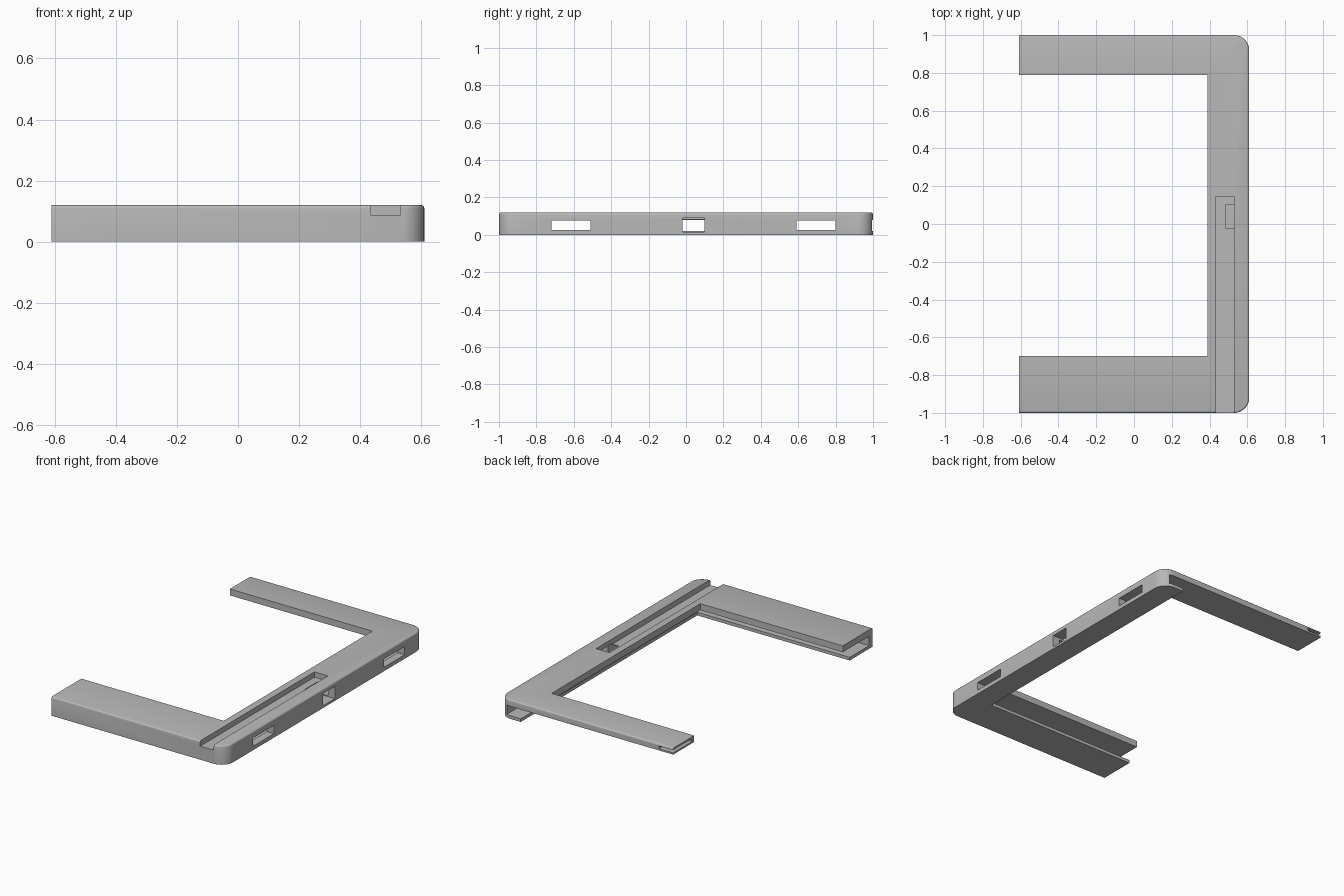
import bpy, bmesh, math
from mathutils import Vector

cube = bpy.data.objects.get("Cube")
if cube:
    bpy.data.objects.remove(cube, do_unlink=True)

# Material
grey = bpy.data.materials.new("plain grey")
grey.use_nodes = True
color = (0.48, 0.48, 0.48, 1)
grey.diffuse_color = color
grey.node_tree.nodes["Principled BSDF"].inputs["Base Color"].default_value = color

W, L, H = 0.61, 1.0, 0.12   # half width, half length, height
R = 0.08                    # corner radius


def corner(cy, start):
    """Quarter arc for an outer corner, anticlockwise."""
    return [(W - R + R * math.cos(start + i * math.pi / 16),
             cy + R * math.sin(start + i * math.pi / 16)) for i in range(9)]


def box_cutter(name, x, y, z):
    bm = bmesh.new()
    bmesh.ops.create_cube(bm, size=1)
    for v in bm.verts:
        v.co = Vector([a[0] if c < 0 else a[1] for c, a in zip(v.co, (x, y, z))])
    mesh = bpy.data.meshes.new(name)
    bm.to_mesh(mesh)
    bm.free()
    obj = bpy.data.objects.new(name, mesh)
    bpy.context.collection.objects.link(obj)
    obj.hide_render = True
    return obj


# C-shaped body: front arm, right bar and back arm in one outline
outline = ([(-W, -L)] + corner(-L + R, -math.pi / 2) + corner(L - R, 0)
           + [(-W, L), (-W, 0.79), (0.39, 0.79), (0.39, -0.70), (-W, -0.70)])
bm = bmesh.new()
base = bm.faces.new([bm.verts.new((x, y, 0)) for x, y in outline])
ext = bmesh.ops.extrude_face_region(bm, geom=[base])
for v in ext["geom"]:
    if isinstance(v, bmesh.types.BMVert):
        v.co.z = H
bmesh.ops.recalc_face_normals(bm, faces=bm.faces)


# Soften the outer top rim only
def on_rim(v):
    return v.co.z > H - 1e-4 and (v.co.x > 0.5 or abs(v.co.y) > L - 1e-4)


rim = [e for e in bm.edges if all(on_rim(v) for v in e.verts)]
bmesh.ops.bevel(bm, geom=rim, offset=0.01, segments=3, profile=0.5, affect='EDGES')
mesh = bpy.data.meshes.new("frame_shell")
bm.to_mesh(mesh)
bm.free()
frame = bpy.data.objects.new("frame_shell", mesh)
bpy.context.collection.objects.link(frame)
mesh.materials.append(grey)

# Hollow, lower lip, top groove and openings
cutters = [
    box_cutter("cavity", (-0.8, 0.56), (-0.965, 1.2), (0.02, 0.079)),
    box_cutter("lower_lip_trim", (-0.8, 0.46), (-0.77, 1.2), (-0.1, 0.05)),
    box_cutter("top_groove", (0.435, 0.53), (-1.2, 0.145), (0.086, 0.2)),
    box_cutter("front_side_slot", (0.5, 0.8), (-0.72, -0.51), (0.025, 0.077)),
    box_cutter("back_side_slot", (0.5, 0.8), (0.59, 0.80), (0.025, 0.077)),
    box_cutter("centre_port", (0.485, 0.8), (-0.02, 0.10), (0.014, 0.091)),
    box_cutter("arm_end_slot", (-0.8, -0.51), (0.81, 1.2), (0.09, 0.107)),
]
bpy.ops.object.select_all(action='DESELECT')
frame.select_set(True)
bpy.context.view_layer.objects.active = frame
for cutter in cutters:
    mod = frame.modifiers.new(cutter.name, 'BOOLEAN')
    mod.operation = 'DIFFERENCE'
    mod.solver = 'EXACT'
    mod.object = cutter
    bpy.ops.object.modifier_apply(modifier=mod.name)
    bpy.data.objects.remove(cutter, do_unlink=True)

bpy.ops.object.shade_smooth_by_angle(angle=math.radians(35))
